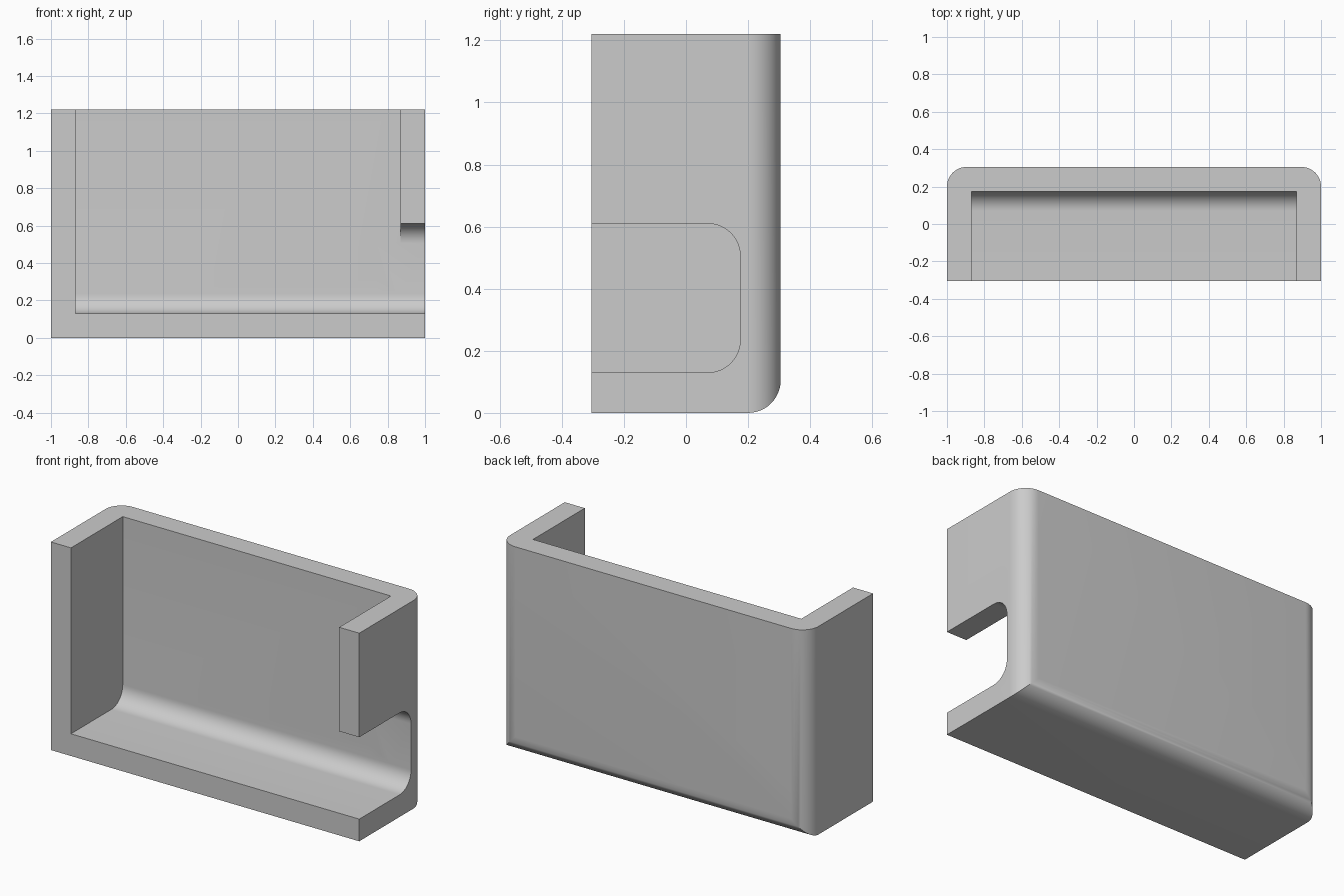
import bpy
import bmesh
from math import sin, cos, pi, radians

cube = bpy.data.objects.get("Cube")
if cube:
    bpy.data.objects.remove(cube, do_unlink=True)

HALF_W, HALF_D, HEIGHT = 1.0, 0.305, 1.22
WALL, RADIUS, OVER = 0.13, 0.105, 0.2
SEGMENTS = 12

grey = bpy.data.materials.new("plain grey")
grey.use_nodes = True
COLOUR = (0.6, 0.6, 0.6, 1)
grey.diffuse_color = COLOUR
grey.node_tree.nodes["Principled BSDF"].inputs["Base Color"].default_value = COLOUR


def arc(u, v, start):
    """Quarter circle around (u, v), counter-clockwise from the start angle."""
    angles = [start + pi / 2 * i / SEGMENTS for i in range(SEGMENTS + 1)]
    return [(u + RADIUS * cos(a), v + RADIUS * sin(a)) for a in angles]


def extrude(name, outline, place, low, high):
    """Prism: place(u, v, w) maps the outline and the extrusion to x, y, z."""
    bm = bmesh.new()
    rings = [[bm.verts.new(place(u, v, w)) for u, v in outline] for w in (low, high)]
    n = len(outline)
    for i in range(n):
        j = (i + 1) % n
        bm.faces.new((rings[0][i], rings[0][j], rings[1][j], rings[1][i]))
    for ring in rings:
        bm.faces.new(ring)
    bmesh.ops.recalc_face_normals(bm, faces=bm.faces)
    mesh = bpy.data.meshes.new(name)
    bm.to_mesh(mesh)
    bm.free()
    mesh.materials.append(grey)
    obj = bpy.data.objects.new(name, mesh)
    bpy.context.collection.objects.link(obj)
    return obj


def along_x(u, v, w):
    return (w, u, v)


def along_z(u, v, w):
    return (u, v, w)


def combine(target, tool, operation):
    """Apply a boolean and remove its helper."""
    tool.hide_render = True
    mod = target.modifiers.new(operation.lower(), 'BOOLEAN')
    mod.operation, mod.object, mod.solver = operation, tool, 'EXACT'
    bpy.context.view_layer.objects.active = target
    bpy.ops.object.modifier_apply(modifier=mod.name)
    bpy.data.objects.remove(tool, do_unlink=True)


# Outer body: rounded back corners seen from above
plan = [(-HALF_W, -HALF_D), (HALF_W, -HALF_D)]
plan += arc(HALF_W - RADIUS, HALF_D - RADIUS, 0)
plan += arc(RADIUS - HALF_W, HALF_D - RADIUS, pi / 2)
tray = extrude("open_tray", plan, along_z, 0, HEIGHT)

# Rounded lower back edge
side = [(-HALF_D - OVER, 0)] + arc(HALF_D - RADIUS, RADIUS, -pi / 2)
side += [(HALF_D, HEIGHT + OVER), (-HALF_D - OVER, HEIGHT + OVER)]
combine(tray, extrude("side_profile", side, along_x, -HALF_W - OVER, HALF_W + OVER), 'INTERSECT')

# Cavity, open at the front and top, with a filleted floor
back = HALF_D - WALL
floor_curve = [(-HALF_D - OVER, WALL)] + arc(back - RADIUS, WALL + RADIUS, -pi / 2)
cavity = floor_curve + [(back, HEIGHT + OVER), (-HALF_D - OVER, HEIGHT + OVER)]
combine(tray, extrude("cavity_cutter", cavity, along_x, WALL - HALF_W, HALF_W - WALL), 'DIFFERENCE')

# Rounded slot through the left wall
slot_top = HEIGHT / 2
slot = floor_curve + arc(back - RADIUS, slot_top - RADIUS, 0) + [(-HALF_D - OVER, slot_top)]
combine(tray, extrude("slot_cutter", slot, along_x, HALF_W - 2 * WALL, HALF_W + OVER), 'DIFFERENCE')

# Smooth fillets, crisp edges
bpy.ops.object.select_all(action='DESELECT')
tray.select_set(True)
bpy.context.view_layer.objects.active = tray
bpy.ops.object.shade_smooth_by_angle(angle=radians(30))
